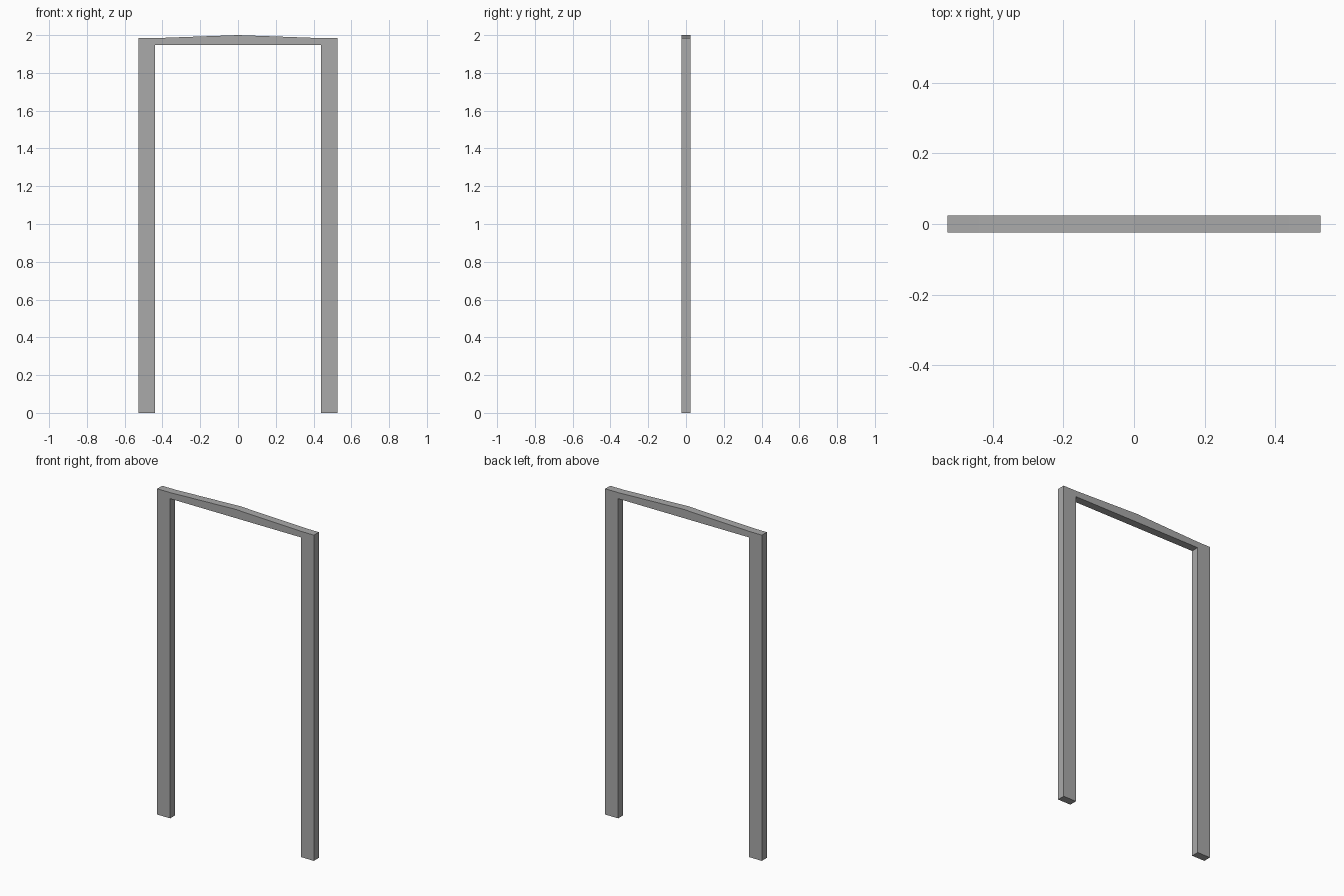
import bpy
import bmesh
from mathutils import Vector

cube = bpy.data.objects.get("Cube")
if cube:
    bpy.data.objects.remove(cube, do_unlink=True)

HALF_WIDTH = 0.528
HALF_OPENING = 0.44
SOFFIT = 1.947
SHOULDER = 1.984
PEAK = 2.0
DEPTH = 0.048

# Plain grey finish
grey = bpy.data.materials.new("grey")
grey.use_nodes = True
colour = (0.4, 0.4, 0.4, 1)
grey.diffuse_color = colour
grey.node_tree.nodes["Principled BSDF"].inputs["Base Color"].default_value = colour

# Half outline from the inner foot up to the ridge, mirrored for the other jamb
half = [(0, SOFFIT), (HALF_OPENING, SOFFIT), (HALF_OPENING, 0), (HALF_WIDTH, 0),
        (HALF_WIDTH, SHOULDER), (HALF_OPENING, SHOULDER), (0, PEAK)]
outline = half + [(-x, z) for x, z in reversed(half[1:-1])]

# Door frame: outline extruded front to back
bm = bmesh.new()
front = bm.faces.new([bm.verts.new((x, -DEPTH / 2, z)) for x, z in outline])
extruded = bmesh.ops.extrude_face_region(bm, geom=[front], use_keep_orig=True)
back_verts = [v for v in extruded["geom"] if isinstance(v, bmesh.types.BMVert)]
bmesh.ops.translate(bm, verts=back_verts, vec=Vector((0, DEPTH, 0)))
bmesh.ops.recalc_face_normals(bm, faces=bm.faces)

mesh = bpy.data.meshes.new("door_frame")
bm.to_mesh(mesh)
bm.free()
mesh.materials.append(grey)
frame = bpy.data.objects.new("door_frame", mesh)
bpy.context.collection.objects.link(frame)
